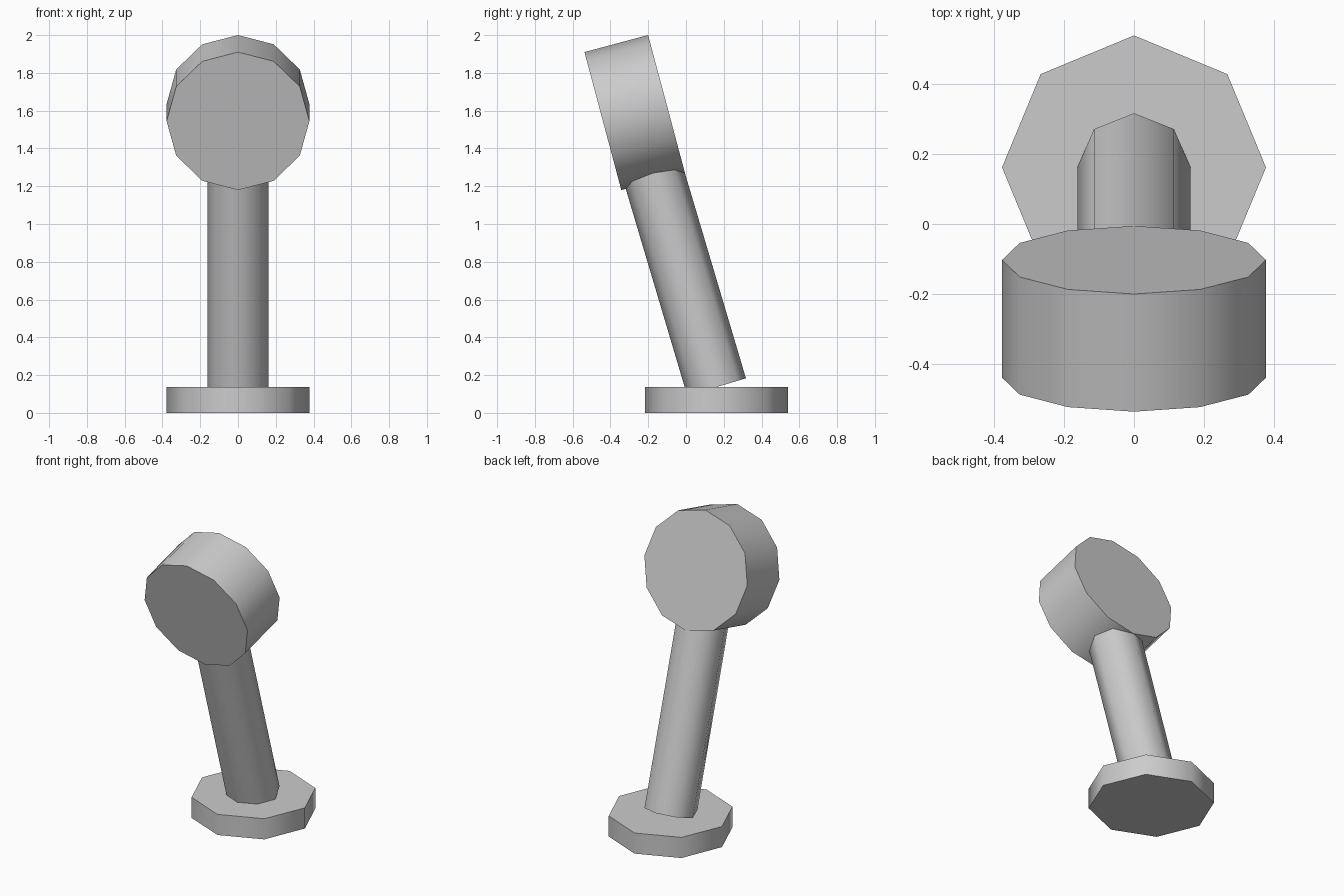
import bpy
from math import radians
from mathutils import Vector

cube = bpy.data.objects.get("Cube")
if cube:
    bpy.data.objects.remove(cube, do_unlink=True)

# Single plain colour
grey = bpy.data.materials.new("light_grey")
grey.use_nodes = True
colour = (0.6, 0.6, 0.6, 1)
grey.diffuse_color = colour
grey.node_tree.nodes["Principled BSDF"].inputs["Base Color"].default_value = colour


def prism(name, sides, radius, start, end):
    """Capped cylinder running between two centre points in the x = 0 plane."""
    start, end = Vector(start), Vector(end)
    axis = end - start
    tilt = Vector((axis.z, -axis.y)).angle_signed(Vector((1, 0)))
    bpy.ops.mesh.primitive_cylinder_add(
        vertices=sides, radius=radius, depth=axis.length,
        location=(start + end) / 2, rotation=(tilt, 0, 0))
    obj = bpy.context.object
    # Point the local z axis exactly along the part, keeping x level
    obj.rotation_euler = (0, 0, 0)
    obj.rotation_mode = 'QUATERNION'
    obj.rotation_quaternion = Vector((0, 0, 1)).rotation_difference(axis)
    obj.name = name
    obj.data.materials.append(grey)
    bpy.ops.object.shade_smooth_by_angle(angle=radians(60))
    return obj


# Octagonal foot plate
prism("base", 8, 0.378, (0, 0.162, 0), (0, 0.162, 0.137))
# Leaning stem, ending inside the head
prism("stem", 8, 0.162, (0, 0.162, 0.137), (0, -0.27, 1.59))
# Twelve-sided head tipped slightly downward
prism("head", 12, 0.378, (0, -0.44, 1.545), (0, -0.103, 1.635))
